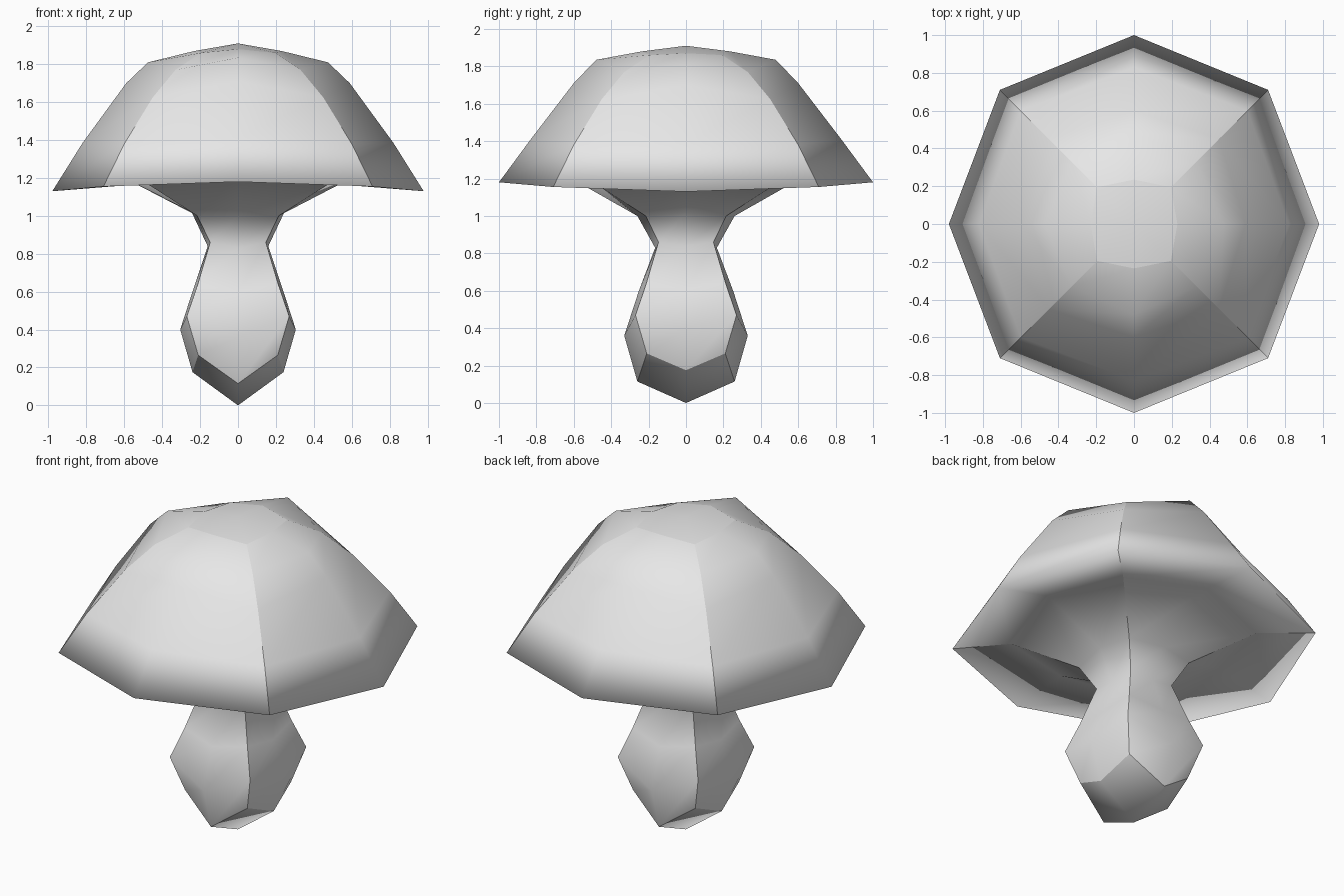
import bpy
import bmesh

default_cube = bpy.data.objects.get("Cube")
if default_cube:
    bpy.data.objects.remove(default_cube, do_unlink=True)


def make_material(name, color):
    material = bpy.data.materials.new(name)
    material.use_nodes = True
    material.diffuse_color = color
    material.node_tree.nodes["Principled BSDF"].inputs["Base Color"].default_value = color
    return material


# Eight-sided rings from the foot upward:
# (corner offset, corner z), (side reach, side z), (front/back reach, front/back z)
foot_and_stem = [
    ((.21, .265), (.24, .175), (.26, .115)),
    ((.27, .47), (.305, .40), (.33, .36)),
    ((.212, .64), (.237, .61), (.252, .60)),
    ((.147, .86), (.16, .84), (.165, .83)),
    ((.215, 1.0), (.245, 1.02), (.26, 1.0)),
]
cap_underside = [
    ((.48, 1.17), (.62, 1.21), (.63, 1.21)),
]
cap_top = [
    ((.71, 1.155), (.98, 1.13), (1.0, 1.18)),
    ((.6, 1.38), (.82, 1.385), (.83, 1.41)),
    ((.45, 1.625), (.59, 1.70), (.60, 1.71)),
    ((.33, 1.77), (.475, 1.81), (.48, 1.835)),
    ((.195, 1.86), (.23, 1.87), (.235, 1.88)),
]
BOTTOM_Z, TOP_Z = 0, 1.91


def add_ring(bm, corner, side, front):
    """Octagonal ring whose even vertices lie on the axes and odd ones on the diagonals."""
    c, cz = corner
    x, xz = side
    y, yz = front
    points = [(x, 0, xz), (c, c, cz), (0, y, yz), (-c, c, cz),
              (-x, 0, xz), (-c, -c, cz), (0, -y, yz), (c, -c, cz)]
    return [bm.verts.new(p) for p in points]


def close_end(bm, ring, z, upward):
    """Close a ring with four quads meeting at a central point."""
    centre = bm.verts.new((0, 0, z))
    for i in range(0, len(ring), 2):
        quad = [centre, ring[i], ring[i + 1], ring[(i + 2) % len(ring)]]
        bm.faces.new(quad if upward else quad[::-1])


def mark_sharp(bm, a, b):
    bm.edges.get((a, b)).smooth = False


# Mushroom skin: stem, underside and cap in one continuous surface
bm = bmesh.new()
rings = [add_ring(bm, *r) for r in foot_and_stem + cap_underside + cap_top]
count = len(rings[0])
for lower, upper in zip(rings, rings[1:]):
    for i in range(count):
        j = (i + 1) % count
        bm.faces.new((lower[i], lower[j], upper[j], upper[i]))
close_end(bm, rings[0], BOTTOM_Z, upward=False)
close_end(bm, rings[-1], TOP_Z, upward=True)

# Smooth panels, creased along the diagonals and around both end patches
for face in bm.faces:
    face.smooth = True
for lower, upper in zip(rings, rings[1:]):
    for i in range(1, count, 2):
        mark_sharp(bm, lower[i], upper[i])
for ring in (rings[0], rings[-1]):
    for i in range(count):
        mark_sharp(bm, ring[i], ring[(i + 1) % count])

mesh = bpy.data.meshes.new("mushroom")
bm.to_mesh(mesh)
bm.free()
mesh.materials.append(make_material("light grey", (.8, .8, .8, 1)))
mushroom = bpy.data.objects.new("mushroom", mesh)
bpy.context.scene.collection.objects.link(mushroom)
